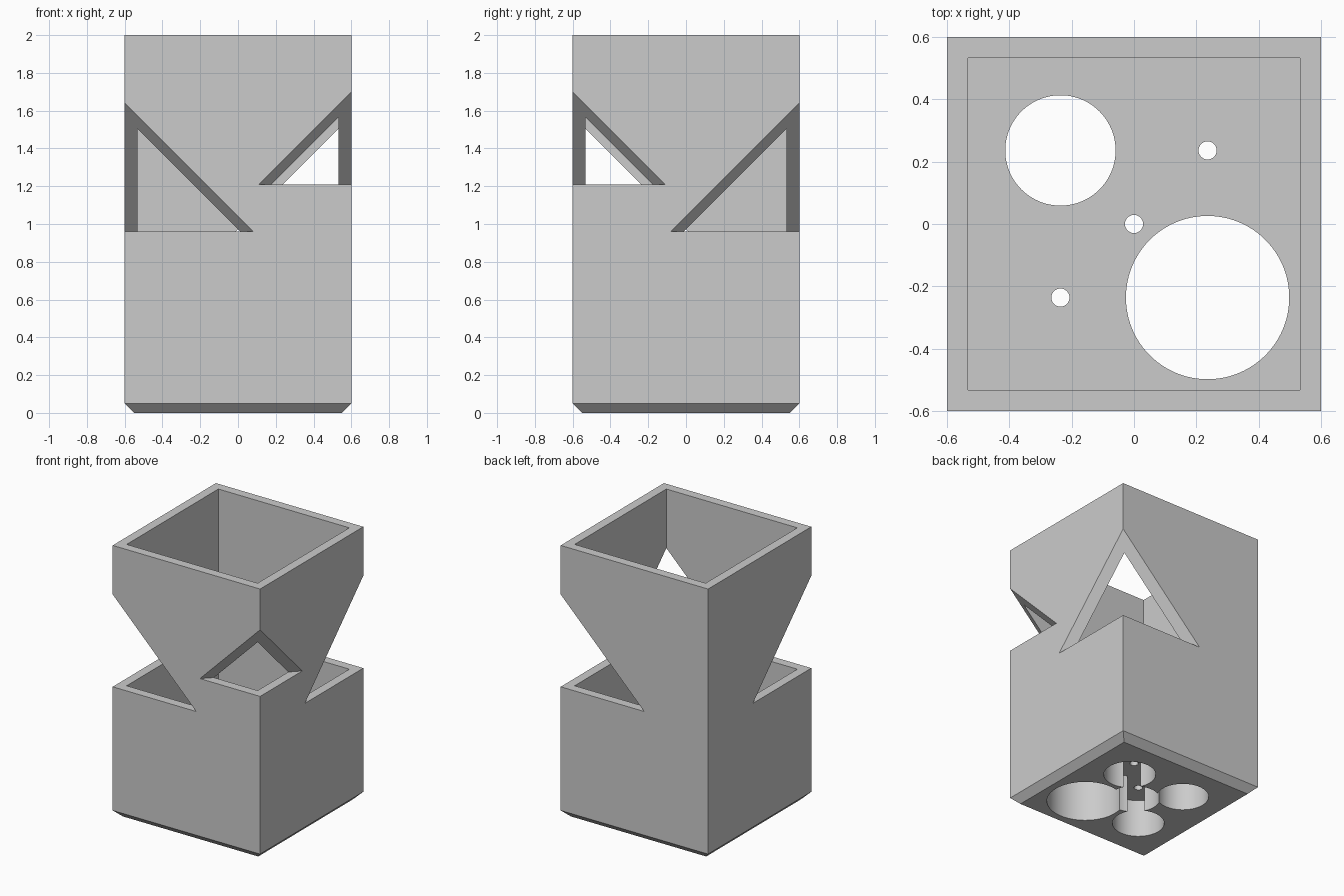
import bpy
import bmesh
from math import radians
from mathutils import Matrix, Vector

cube = bpy.data.objects.get("Cube")
if cube:
    bpy.data.objects.remove(cube, do_unlink=True)

HALF, HEIGHT, WALL = 0.6, 2.0, 0.067
FLOOR, BORE_TOP = 0.35, 0.28
OFFSET = 0.236

grey = bpy.data.materials.new("plain grey")
grey.use_nodes = True
grey.diffuse_color = (0.6, 0.6, 0.6, 1)
grey.node_tree.nodes["Principled BSDF"].inputs["Base Color"].default_value = (0.6, 0.6, 0.6, 1)


def make_object(name, bm):
    bmesh.ops.recalc_face_normals(bm, faces=bm.faces)
    mesh = bpy.data.meshes.new(name)
    bm.to_mesh(mesh)
    bm.free()
    mesh.materials.append(grey)
    obj = bpy.data.objects.new(name, mesh)
    bpy.context.collection.objects.link(obj)
    return obj


def box(half, low, high):
    bm = bmesh.new()
    bmesh.ops.create_cube(bm, size=1)
    for v in bm.verts:
        v.co = (v.co.x * 2 * half, v.co.y * 2 * half, low if v.co.z < 0 else high)
    return bm


def cylinder(x, y, radius, low, high):
    bm = bmesh.new()
    bmesh.ops.create_cone(bm, cap_ends=True, segments=96, radius1=radius, radius2=radius,
                          depth=high - low, matrix=Matrix.Translation((x, y, (low + high) / 2)))
    return bm


def corner_pyramid(sx, sy, base, length):
    """Three-sided wedge that slices a window from one vertical corner."""
    margin = 0.1
    leg = length + 2 * margin
    corner = Vector((sx * (HALF + margin), sy * (HALF + margin), base))
    bm = bmesh.new()
    for step in ((0, 0, 0), (-sx * leg, 0, 0), (0, -sy * leg, 0), (0, 0, leg)):
        bm.verts.new(corner + Vector(step))
    bmesh.ops.convex_hull(bm, input=bm.verts)
    return bm


# Square tower with a chamfered foot
bm = box(HALF, 0, HEIGHT)
foot_edges = [e for e in bm.edges if all(v.co.z < 0.01 for v in e.verts)]
bmesh.ops.bevel(bm, geom=foot_edges, offset=0.05, segments=1, affect='EDGES')
tower = make_object("holder_body", bm)

# Open cavity and the three corner windows
cutters = [box(HALF - WALL, FLOOR, HEIGHT + 0.2),
           corner_pyramid(-1, -1, 0.96, 0.68),
           corner_pyramid(1, 1, 0.96, 0.68),
           corner_pyramid(1, -1, 1.21, 0.49)]

# Two wide holes straight through the floor
cutters.append(cylinder(OFFSET, -OFFSET, 0.262, -0.1, FLOOR + 0.1))
cutters.append(cylinder(-OFFSET, OFFSET, 0.177, -0.1, FLOOR + 0.1))

# Blind bores underneath, each with a narrow drain hole
for k in (-1, 0, 1):
    cutters.append(cylinder(k * OFFSET, k * OFFSET, 0.177, -0.1, BORE_TOP))
    cutters.append(cylinder(k * OFFSET, k * OFFSET, 0.029, -0.1, FLOOR + 0.1))

# Cut every shape out of the tower in turn
for cutter_bm in cutters:
    cutter = make_object("cutter", cutter_bm)
    cutter.hide_render = True
    mod = tower.modifiers.new("cut", 'BOOLEAN')
    mod.operation = 'DIFFERENCE'
    mod.solver = 'EXACT'
    mod.object = cutter
    bpy.context.view_layer.update()
    result = bpy.data.meshes.new_from_object(
        tower.evaluated_get(bpy.context.evaluated_depsgraph_get()))
    tower.modifiers.clear()
    tower.data = result
    bpy.data.objects.remove(cutter, do_unlink=True)

tower.data.materials.clear()
tower.data.materials.append(grey)
for face in tower.data.polygons:
    face.material_index = 0

# Round bores smooth, flat walls crisp
bpy.ops.object.select_all(action='DESELECT')
tower.select_set(True)
bpy.context.view_layer.objects.active = tower
bpy.ops.object.shade_smooth_by_angle(angle=radians(30))
